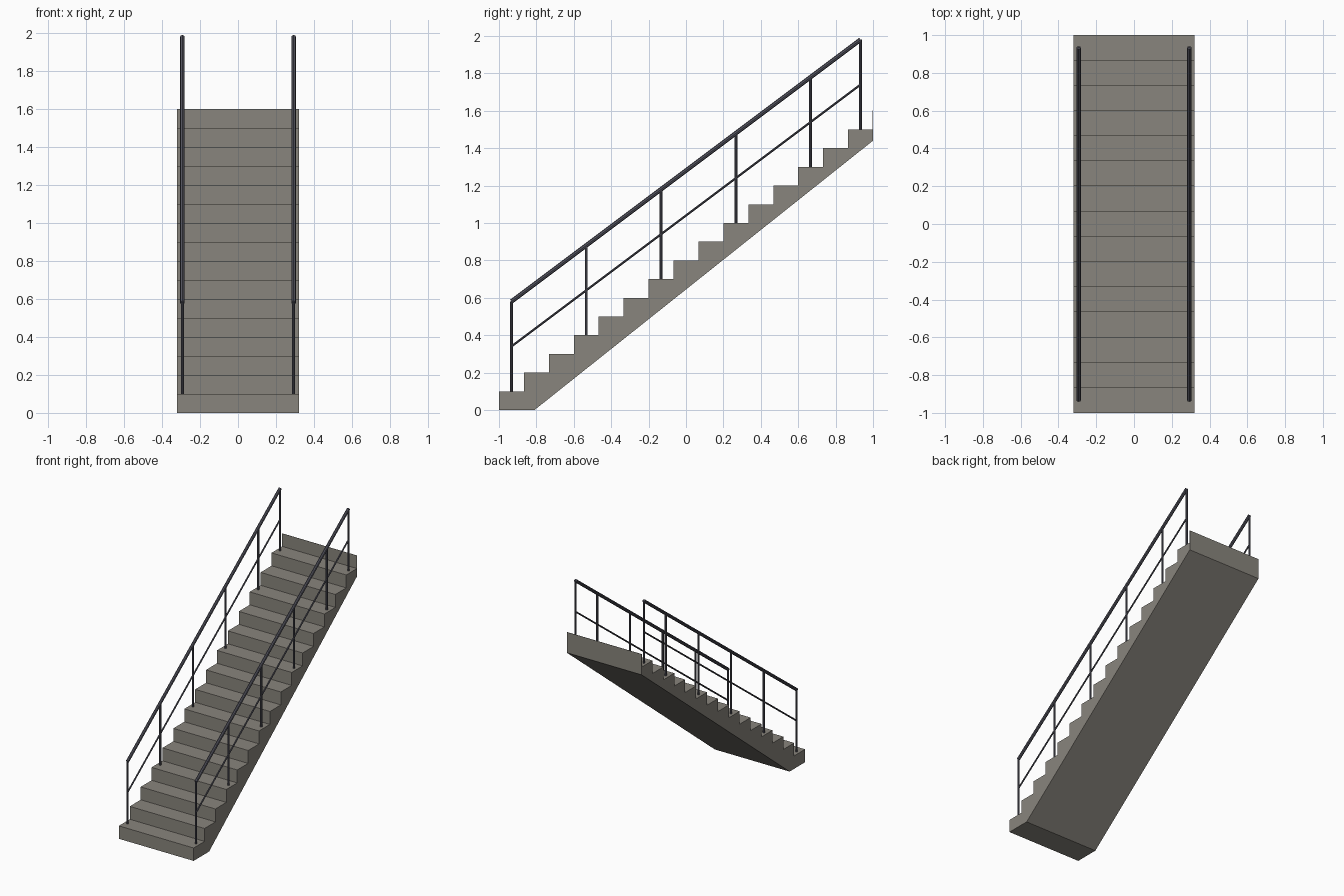
import bpy
import bmesh
from mathutils import Vector

cube = bpy.data.objects.get("Cube")
if cube:
    bpy.data.objects.remove(cube, do_unlink=True)

STEPS = 15
RUN, RISE = 2 / STEPS, 0.1
HALF_WIDTH = 0.32
RAIL_X = 0.293
POST_STEPS = (0, 3, 6, 9, 12, 14)


def make_material(name, color):
    mat = bpy.data.materials.new(name)
    mat.use_nodes = True
    mat.diffuse_color = (*color, 1)
    mat.node_tree.nodes["Principled BSDF"].inputs["Base Color"].default_value = (*color, 1)
    return mat


concrete = make_material("warm grey concrete", (0.25, 0.235, 0.205))
metal = make_material("dark grey metal", (0.09, 0.09, 0.115))


def add_object(name, bm, mat):
    mesh = bpy.data.meshes.new(name)
    bm.to_mesh(mesh)
    bm.free()
    mesh.materials.append(mat)
    obj = bpy.data.objects.new(name, mesh)
    bpy.context.collection.objects.link(obj)
    return obj


def add_bar(name, start, end, radius):
    """Eight-sided bar between two points."""
    start, end = Vector(start), Vector(end)
    axis = end - start
    bm = bmesh.new()
    bmesh.ops.create_cone(bm, cap_ends=True, segments=8, radius1=radius,
                          radius2=radius, depth=axis.length)
    obj = add_object(name, bm, metal)
    obj.rotation_mode = 'QUATERNION'
    obj.rotation_quaternion = axis.to_track_quat('Z', 'Y')
    obj.location = (start + end) / 2
    for poly in obj.data.polygons:
        poly.use_smooth = len(poly.vertices) == 4
    obj.data.set_sharp_from_angle(angle=0.5)


# Stair flight: stepped side profile extruded across the width
profile = [(-0.81, 0), (-1, 0)]
for i in range(STEPS):
    y = -1 + i * RUN
    profile += [(y, (i + 1) * RISE), (y + RUN, (i + 1) * RISE)]
profile.append((1, 1.44))

bm = bmesh.new()
side = bm.faces.new([bm.verts.new((-HALF_WIDTH, y, z)) for y, z in profile])
result = bmesh.ops.extrude_face_region(bm, geom=[side])
moved = [v for v in result["geom"] if isinstance(v, bmesh.types.BMVert)]
bmesh.ops.translate(bm, verts=moved, vec=(2 * HALF_WIDTH, 0, 0))
bmesh.ops.recalc_face_normals(bm, faces=bm.faces)
add_object("stair_flight", bm, concrete)

# Last riser: thin upright sheet behind the top tread
bm = bmesh.new()
bmesh.ops.create_cube(bm, size=1)
bmesh.ops.scale(bm, vec=(2 * HALF_WIDTH, 0.002, RISE), verts=bm.verts)
bmesh.ops.translate(bm, vec=(0, 0.999, 1.55), verts=bm.verts)
add_object("top_riser", bm, concrete)

# Railings, one on each side
for label, x in (("left", RAIL_X), ("right", -RAIL_X)):
    posts = [(-1 + (i + 0.5) * RUN, (i + 1) * RISE) for i in POST_STEPS]
    for n, (y, z) in enumerate(posts, 1):
        add_bar(f"{label}_post_{n}", (x, y, z), (x, y, z + 0.48), 0.008)
    (y0, z0), (y1, z1) = posts[0], posts[-1]
    for part, height, radius in (("handrail", 0.48, 0.012), ("middle_rail", 0.24, 0.006)):
        add_bar(f"{label}_{part}", (x, y0, z0 + height), (x, y1, z1 + height), radius)
